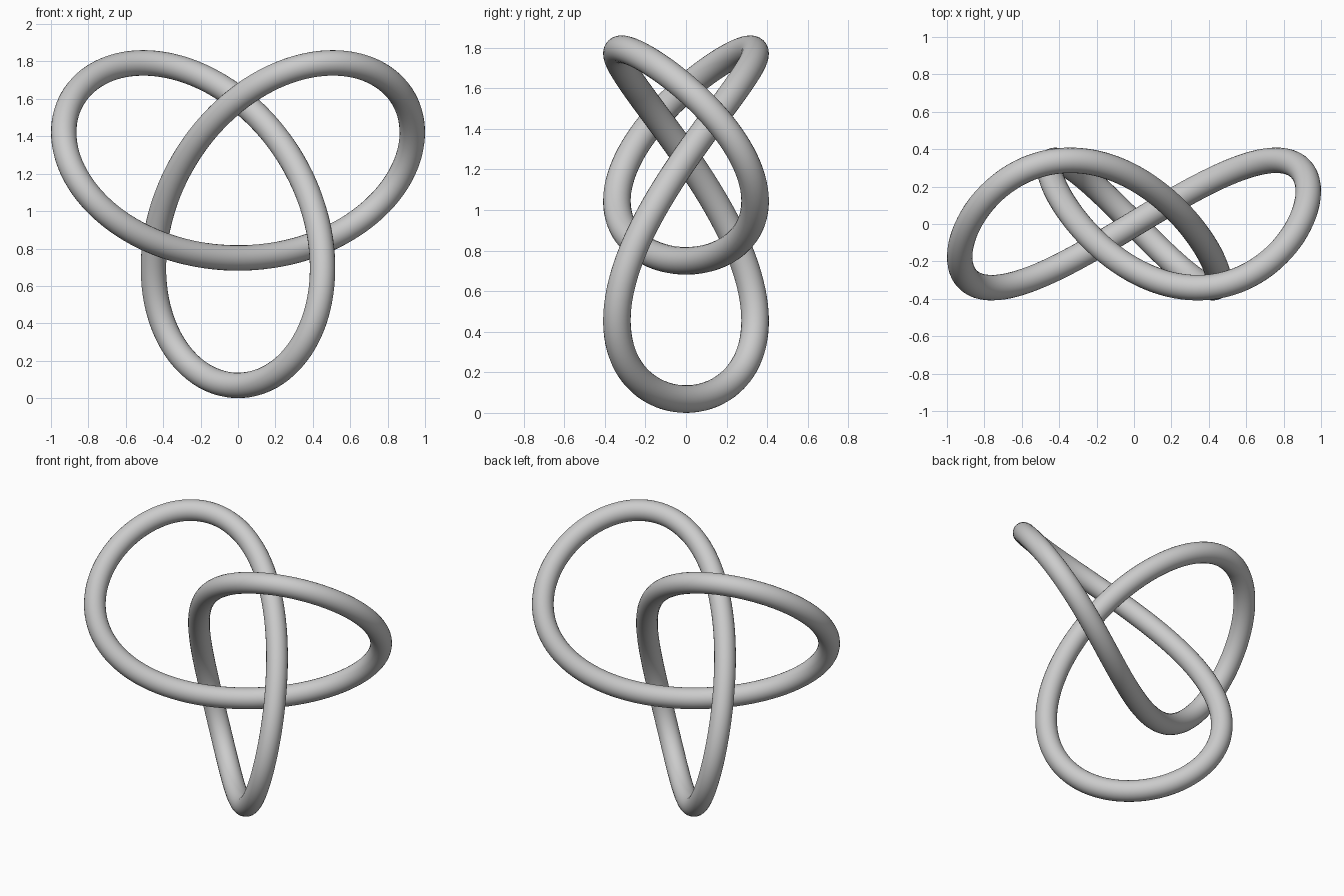
import bpy
from math import sin, cos, tau

if "Cube" in bpy.data.objects:
    bpy.data.objects.remove(bpy.data.objects["Cube"])

S = 0.3406          # overall scale
R = 0.2 * S         # tube radius
N = 240             # points along the knot

# Trefoil path, lowest point resting on z = 0
def knot(t):
    return (S * (sin(t) + 2 * sin(2 * t)),
            S * sin(3 * t),
            S * (cos(t) - 2 * cos(2 * t) + 3) + R)

# Closed curve with a round bevel
curve = bpy.data.curves.new("trefoil_knot", 'CURVE')
curve.dimensions = '3D'
curve.bevel_depth = R
curve.bevel_resolution = 10
spline = curve.splines.new('POLY')
spline.points.add(N - 1)
for i, p in enumerate(spline.points):
    p.co = (*knot(tau * i / N), 1)
spline.use_cyclic_u = True

tube = bpy.data.objects.new("trefoil_knot", curve)
bpy.context.collection.objects.link(tube)

# Turn into a smooth mesh
bpy.context.view_layer.objects.active = tube
tube.select_set(True)
bpy.ops.object.convert(target='MESH')
bpy.ops.object.shade_smooth()
